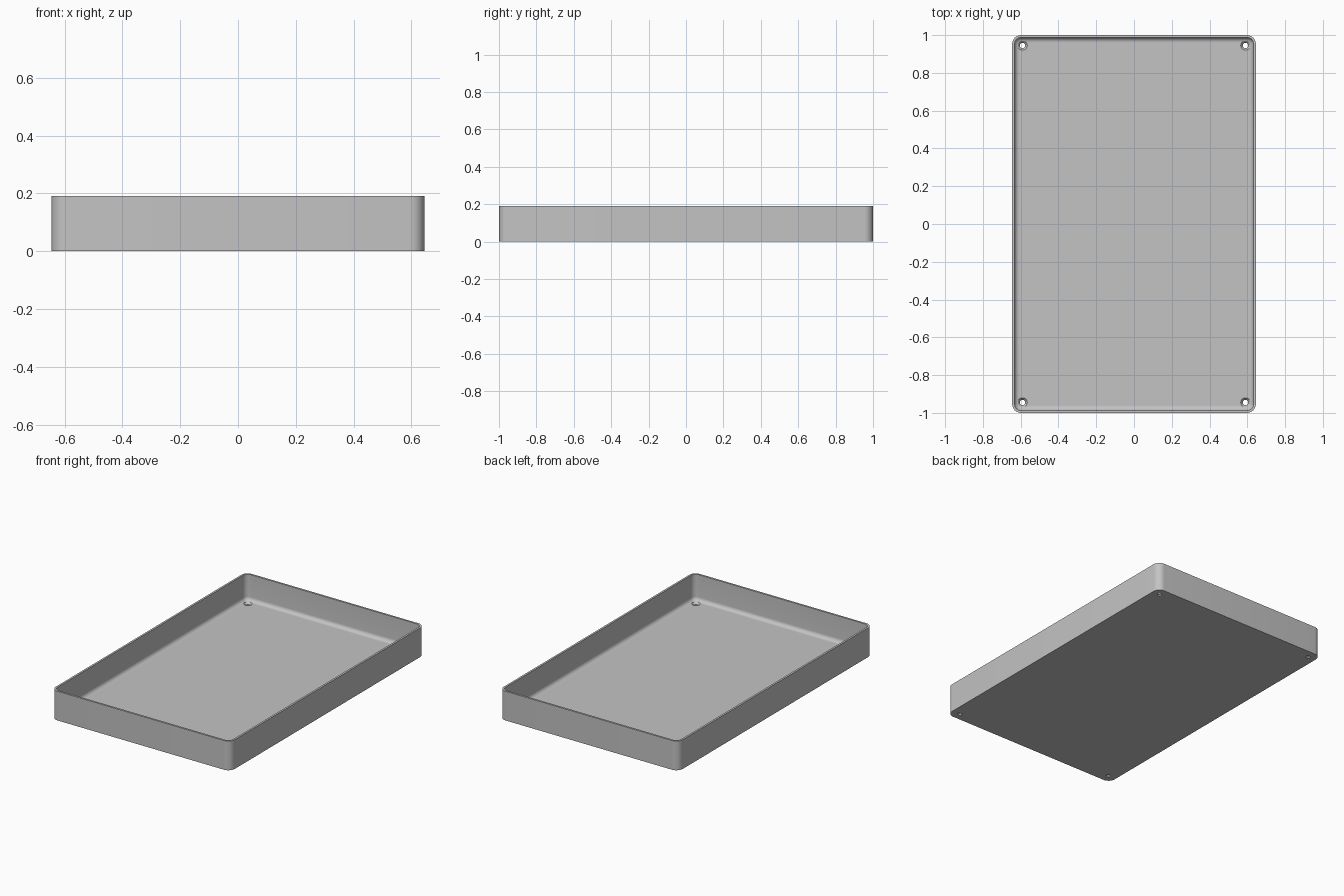
import bpy, bmesh
from math import sin, cos, pi

cube = bpy.data.objects.get("Cube")
if cube:
    bpy.data.objects.remove(cube, do_unlink=True)

HALF_X, HALF_Y, HEIGHT = 0.645, 1.0, 0.19
CORNER, WALL, FLOOR, FILLET = 0.047, 0.013, 0.02, 0.025
HOLE_INSET = 0.055

grey = bpy.data.materials.new("plain_grey")
grey.use_nodes = True
colour = (0.55, 0.55, 0.55, 1)
grey.diffuse_color = colour
grey.node_tree.nodes["Principled BSDF"].inputs["Base Color"].default_value = colour


def rounded_ring(bm, inset, z, steps=10):
    """Rounded rectangle of vertices, moved inwards by inset."""
    r = CORNER - inset
    ring = []
    for q, (sx, sy) in enumerate([(1, 1), (-1, 1), (-1, -1), (1, -1)]):
        for i in range(steps + 1):
            a = (q + i / steps) * pi / 2
            ring.append(bm.verts.new((sx * (HALF_X - CORNER) + r * cos(a),
                                      sy * (HALF_Y - CORNER) + r * sin(a), z)))
    return ring


def round_ring(bm, x, y, r, z, sides=32):
    return [bm.verts.new((x + r * cos(2 * pi * i / sides),
                          y + r * sin(2 * pi * i / sides), z)) for i in range(sides)]


def loft(bm, rings):
    """Bridge successive rings and close both ends."""
    for a, b in zip(rings, rings[1:]):
        for i in range(len(a)):
            j = (i + 1) % len(a)
            bm.faces.new((a[i], a[j], b[j], b[i]))
    bm.faces.new(rings[0][::-1])
    bm.faces.new(rings[-1])


def make_object(bm, name):
    bmesh.ops.recalc_face_normals(bm, faces=bm.faces[:])
    mesh = bpy.data.meshes.new(name)
    bm.to_mesh(mesh)
    bm.free()
    mesh.materials.append(grey)
    obj = bpy.data.objects.new(name, mesh)
    bpy.context.collection.objects.link(obj)
    return obj


# Tray shell: outer wall, rim, inner wall, fillet down to the floor
bm = bmesh.new()
section = [(0, 0), (0, HEIGHT), (WALL, HEIGHT)]
for i in range(9):
    a = i / 8 * pi / 2
    section.append((WALL + FILLET * (1 - cos(a)), FLOOR + FILLET * (1 - sin(a))))
loft(bm, [rounded_ring(bm, inset, z) for inset, z in section])
tray = make_object(bm, "tray")

# Countersunk screw holes through the floor corners
bm = bmesh.new()
for sx in (-1, 1):
    for sy in (-1, 1):
        x, y = sx * (HALF_X - HOLE_INSET), sy * (HALF_Y - HOLE_INSET)
        loft(bm, [round_ring(bm, x, y, r, z) for r, z in
                  [(0.014, -0.02), (0.014, 0.008), (0.025, FLOOR), (0.025, 0.06)]])
cutter = make_object(bm, "screw_hole_cutter")
cutter.hide_render = True

cut = tray.modifiers.new("screw_holes", "BOOLEAN")
cut.operation = "DIFFERENCE"
cut.solver = "EXACT"
cut.object = cutter
bpy.ops.object.select_all(action="DESELECT")
bpy.context.view_layer.objects.active = tray
tray.select_set(True)
bpy.ops.object.modifier_apply(modifier=cut.name)
bpy.data.objects.remove(cutter, do_unlink=True)
bpy.ops.object.shade_smooth_by_angle(angle=pi / 6)
